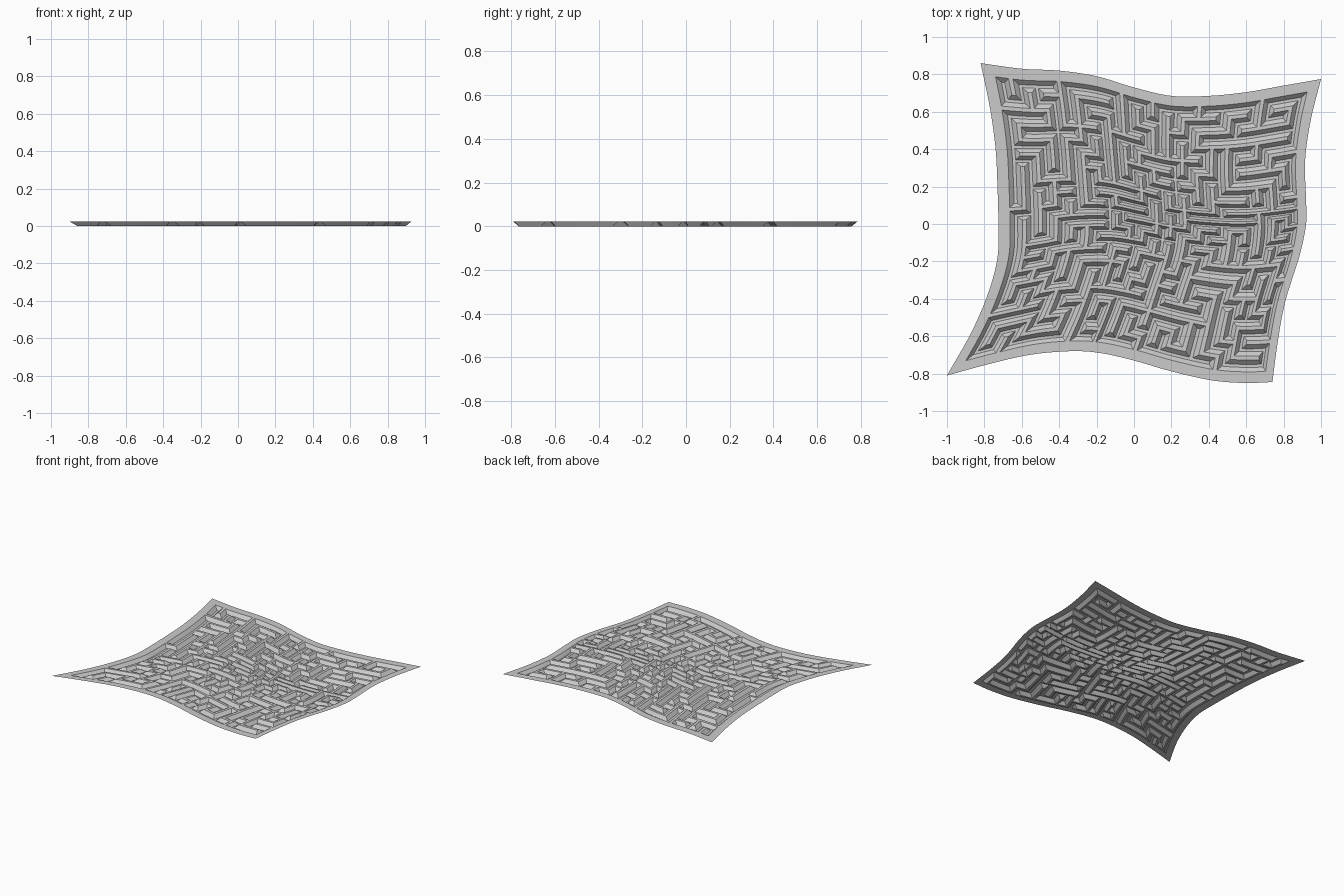
import bpy, bmesh, random
from mathutils import Vector

if "Cube" in bpy.data.objects:
    bpy.data.objects.remove(bpy.data.objects["Cube"])

random.seed(12)
N = 20                       # maze cells per side
RIDGE, SLOPE = 0.25, 0.28    # ridge top and wall run, in cells
MARGIN = 0.58                # flat rim around the maze, in cells
H = 0.023                    # relief height

# Wavy outline of the sheet, one curve per side
bottom = [(-1, -.81), (-.78, -.75), (-.56, -.70), (-.34, -.68), (-.18, -.69), (0, -.73),
          (.19, -.785), (.41, -.835), (.59, -.85), (.74, -.845)]
top = [(-.82, .86), (-.6, .83), (-.4, .82), (-.2, .79), (0, .73), (.2, .685),
       (.4, .685), (.6, .705), (.8, .74), (1, .775)]
left = [(-1, -.81), (-.87, -.58), (-.78, -.37), (-.73, -.18), (-.725, 0), (-.73, .2),
        (-.74, .4), (-.77, .62), (-.82, .86)]
right = [(.74, -.845), (.77, -.62), (.81, -.41), (.885, -.17), (.92, 0), (.92, .13),
         (.915, .34), (.945, .555), (1, .775)]


def spline(points, t):
    p = [Vector(q) for q in points]
    p = [2 * p[0] - p[1]] + p + [2 * p[-1] - p[-2]]
    f = t * (len(points) - 1)
    i = min(int(f), len(points) - 2)
    f -= i
    a, b, c, d = p[i:i + 4]
    return 0.5 * (2 * b + (c - a) * f + (2 * a - 5 * b + 4 * c - d) * f ** 2
                  + (3 * b - a - 3 * c + d) * f ** 3)


# Parameter lines: rim edge, four lines per cell, rim edge
offs = (RIDGE / 2, RIDGE / 2 + SLOPE, 1 - RIDGE / 2 - SLOPE, 1 - RIDGE / 2)
lines = [-MARGIN] + [c + o for c in range(N) for o in offs] + [N + MARGIN]
ts = [(v + MARGIN) / (N + 2 * MARGIN) for v in lines]
M = len(ts)
B, T = [spline(bottom, t) for t in ts], [spline(top, t) for t in ts]
L, R = [spline(left, t) for t in ts], [spline(right, t) for t in ts]


def place(i, j):
    u, v = ts[i], ts[j]
    return ((1 - v) * B[i] + v * T[i] + (1 - u) * L[j] + u * R[j]
            - (1 - u) * (1 - v) * B[0] - u * (1 - v) * B[-1]
            - (1 - u) * v * T[0] - u * v * T[-1])


# Grow the maze; collect sunken grid points
low = set()


def sink_cell(c):
    for a in (2, 3):
        for b in (2, 3):
            low.add((4 * c[0] + a, 4 * c[1] + b))


def sink_link(a, b):
    x, y = min(a, b)
    for k in (2, 3):
        for e in (4, 5):
            low.add((4 * x + e, 4 * y + k) if a[1] == b[1] else (4 * x + k, 4 * y + e))


start = (N // 2, N // 2)
seen, active = {start}, [start]
sink_cell(start)
while active:
    c = active[-1] if random.random() < 0.75 else random.choice(active)
    free = [n for n in ((c[0] + 1, c[1]), (c[0] - 1, c[1]), (c[0], c[1] + 1), (c[0], c[1] - 1))
            if 0 <= n[0] < N and 0 <= n[1] < N and n not in seen]
    if not free:
        active.remove(c)
        continue
    n = random.choice(free)
    seen.add(n)
    active.append(n)
    sink_cell(n)
    sink_link(c, n)

# Sheet surface, with mitred corners where walls meet
bm = bmesh.new()
V = {}
for i in range(M):
    for j in range(M):
        p = place(i, j)
        V[i, j] = bm.verts.new((p.x, p.y, 0 if (i, j) in low else H))
for i in range(M - 1):
    for j in range(M - 1):
        k = [(i, j), (i + 1, j), (i + 1, j + 1), (i, j + 1)]
        z = [q in low for q in k]
        q = [V[a] for a in k]
        if sum(z) in (1, 3):
            s = z.index(sum(z) == 1)
            q = q[s:] + q[:s]
            bm.faces.new(q[:3])
            bm.faces.new((q[0], q[2], q[3]))
        else:
            bm.faces.new(q)
me = bpy.data.meshes.new("maze_sheet")
bm.to_mesh(me)
bm.free()
bpy.context.collection.objects.link(bpy.data.objects.new("maze_sheet", me))
